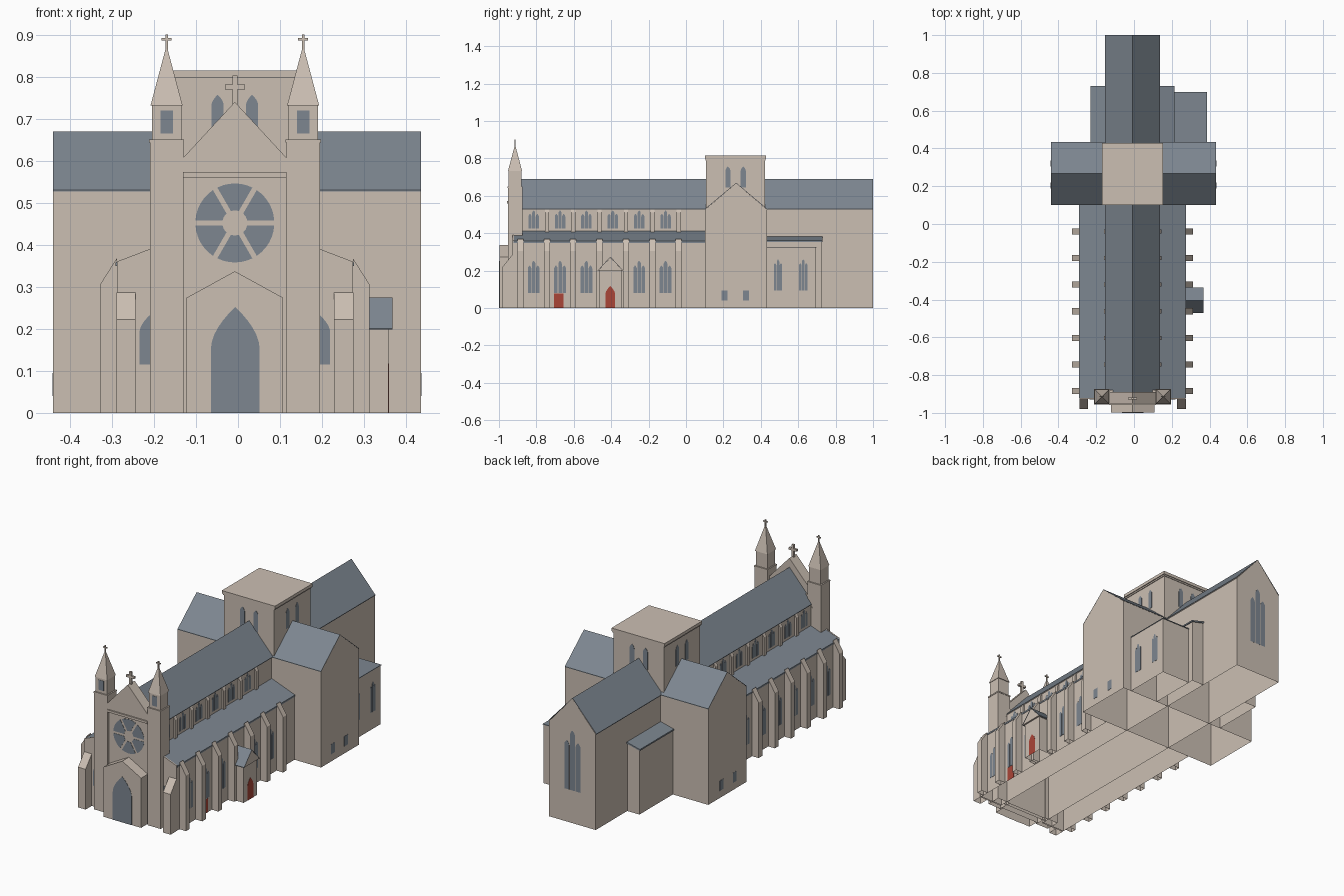
import bpy, bmesh, math

if bpy.data.objects.get("Cube"):
    bpy.data.objects.remove(bpy.data.objects["Cube"], do_unlink=True)


def material(name, rgb):
    m = bpy.data.materials.new(name)
    m.diffuse_color = (*rgb, 1)
    m.use_nodes = True
    bsdf = next(n for n in m.node_tree.nodes if n.type == 'BSDF_PRINCIPLED')
    bsdf.inputs["Base Color"].default_value = (*rgb, 1)
    return m


STONE = material("tan stone", (0.60, 0.52, 0.45))
SLATE = material("blue grey slate", (0.205, 0.24, 0.28))
RED = material("red door paint", (0.40, 0.058, 0.038))
CX = -0.0075         # centre line of the nave
SIDES = ((1, "left"), (-1, "right"))


def finish(name, bm, mat):
    """Fix normals, open the shell at ground level and make the object."""
    bmesh.ops.recalc_face_normals(bm, faces=bm.faces)
    ground = [f for f in bm.faces if all(abs(v.co.z) < 1e-5 for v in f.verts)]
    bmesh.ops.delete(bm, geom=ground, context='FACES')
    me = bpy.data.meshes.new(name)
    bm.to_mesh(me)
    bm.free()
    me.materials.append(mat)
    ob = bpy.data.objects.new(name, me)
    bpy.context.collection.objects.link(ob)


def prism(name, pts, axis, a, b, mat=STONE):
    """Extrude a (x,z) profile along y, or a (y,z) profile along x."""
    bm = bmesh.new()
    at = (lambda p, d: (p[0], d, p[1])) if axis == 'y' else (lambda p, d: (d, p[0], p[1]))
    lo = [bm.verts.new(at(p, a)) for p in pts]
    hi = [bm.verts.new(at(p, b)) for p in pts]
    bm.faces.new(lo)
    bm.faces.new(hi)
    n = len(pts)
    for i in range(n):
        j = (i + 1) % n
        bm.faces.new((lo[i], lo[j], hi[j], hi[i]))
    finish(name, bm, mat)


def rect(u0, u1, z0, z1):
    return [(u0, z0), (u1, z0), (u1, z1), (u0, z1)]


def box(name, x0, x1, y0, y1, z0, z1, mat=STONE):
    prism(name, rect(x0, x1, z0, z1), 'y', y0, y1, mat)


def lancet(c, h, z0, z1):
    """Pointed arch outline of half width h."""
    rise, steps = 1.7 * h, 6
    arc = [(h * (1 - (i / steps) ** 1.8), z1 - rise + rise * i / steps) for i in range(steps)]
    right = [(h, z0)] + arc
    return [(c + u, z) for u, z in right] + [(c, z1)] + [(c - u, z) for u, z in reversed(right)]


def plate(name, pts, axis, pos, s, mat=SLATE):
    """Thin panel on a wall at pos whose outside is direction s."""
    prism(name, pts, axis, pos + s * 0.0002, pos + s * 0.0015, mat)


def triple(name, c, h, z0, z1, axis, pos, s, drop):
    for k in (-1, 0, 1):
        plate(name, lancet(c + k * h * 2.3, h, z0, z1 - drop * abs(k)), axis, pos, s)


def chevron(name, c, w, eave, ridge, axis, a, b, t=0.003):
    prism(name, [(c - w, eave), (c, ridge), (c + w, eave), (c + w, eave - t),
                 (c, ridge - t), (c - w, eave - t)], axis, a, b, SLATE)


def gabled(name, c, w, eave, ridge, axis, a, b, over):
    """Gabled block with a thin slate roof."""
    prism(name + "_walls", [(c - w, 0), (c + w, 0), (c + w, eave - 0.003), (c, ridge - 0.003),
                            (c - w, eave - 0.003)], axis, a, b)
    chevron(name + "_roof", c, w + over, eave, ridge, axis, a, b)


def cross(name, x, y, z0, z1, arm_z, arm, t):
    box(name + "_post", x - t, x + t, y - t, y + t, z0, z1)
    box(name + "_arm", x - arm, x + arm, y - t, y + t, arm_z - t, arm_z + t)


# Main volumes
gabled("nave", CX, 0.142, 0.53, 0.69, 'y', -0.90, 1.0, 0.004)
gabled("transept", 0.268, 0.166, 0.53, 0.67, 'x', -0.44, 0.435, 0.001)
TOWER_Y = 0.265
for name, hx, hy, z0, z1 in (("crossing_tower", 0.153, 0.157, 0.5, 0.79),
                             ("crossing_tower_cornice", 0.157, 0.16, 0.79, 0.798),
                             ("crossing_tower_cap", 0.162, 0.164, 0.798, 0.815)):
    box(name, CX - hx, CX + hx, TOWER_Y - hy, TOWER_Y + hy, z0, z1)

# Crossing tower windows
for k in (-0.041, 0.041):
    for s in (1, -1):
        plate("tower_window", lancet(CX + k, 0.0145, 0.64, 0.757), 'y', TOWER_Y + s * 0.157, s)
        plate("tower_window", lancet(TOWER_Y + k, 0.0135, 0.645, 0.757), 'x', CX + s * 0.153, s)

# East window
triple("east_window", CX, 0.015, 0.18, 0.51, 'y', 0.999, 1, 0.06)

BAYS = [-0.885 + 0.141 * i for i in range(7)]
for s, side in SIDES:
    def mir(pts):
        return [(CX + s * u, z) for u, z in pts]

    # Aisles with lean-to roofs and a west parapet
    prism(side + "_aisle_walls", mir([(0.142, 0), (0.281, 0), (0.281, 0.35), (0.142, 0.402)]), 'y', -0.92, 0.102)
    prism(side + "_aisle_roof", mir([(0.142, 0.402), (0.284, 0.349), (0.284, 0.358), (0.142, 0.411)]),
          'y', -0.922, 0.102, SLATE)
    prism(side + "_aisle_parapet", mir([(0.142, 0), (0.281, 0), (0.281, 0.36), (0.142, 0.413)]),
          'y', -0.927, -0.92)

    # Buttresses and clerestory pilasters
    for y in BAYS:
        prism(side + "_aisle_buttress", mir([(0.281, 0), (0.321, 0), (0.321, 0.305), (0.281, 0.368)]),
              'y', y - 0.016, y + 0.016)
        prism(side + "_clerestory_pilaster", mir([(0.142, 0.38), (0.152, 0.38), (0.152, 0.51), (0.142, 0.526)]),
              'y', y - 0.011, y + 0.011)

    # Bay windows
    for i, y in enumerate(BAYS[:-1]):
        c = y + 0.0705
        triple(side + "_clerestory_window", c, 0.0085, 0.425, 0.522, 'x', CX + s * 0.142, s, 0.018)
        if not (s > 0 and i == 3):
            triple(side + "_aisle_window", c, 0.0095, 0.08, 0.253, 'x', CX + s * 0.281, s, 0.025)

    # Transept low windows
    for y in (0.205, 0.32):
        plate(side + "_transept_window", rect(y - 0.016, y + 0.016, 0.04, 0.095), 'x',
              0.435 if s > 0 else -0.44, s)

    # Choir side chapels
    prism(side + "_choir_aisle", mir([(0.142, 0), (0.216, 0), (0.216, 0.355), (0.142, 0.373)]), 'y', 0.434, 0.725)
    prism(side + "_choir_aisle_roof", mir([(0.142, 0.373), (0.222, 0.354), (0.222, 0.362), (0.142, 0.382)]),
          'y', 0.434, 0.73, SLATE)

    # West end of the aisle: buttress and window
    b = CX + s * 0.259
    prism(side + "_west_buttress", [(-0.98, 0), (-0.98, 0.222), (-0.927, 0.287), (-0.927, 0)],
          'x', b - 0.023, b + 0.023)
    plate(side + "_west_window", lancet(CX + s * 0.203, 0.024, 0.115, 0.232), 'y', -0.927, -1)

    # West turret with spire
    x, y = CX + s * 0.1625, -0.914
    box(side + "_turret", x - 0.04, x + 0.04, y - 0.039, y + 0.039, 0, 0.645)
    box(side + "_turret_moulding", x - 0.042, x + 0.042, y - 0.041, y + 0.041, 0.643, 0.65)
    box(side + "_turret_belfry", x - 0.035, x + 0.035, y - 0.034, y + 0.034, 0.65, 0.732)
    plate(side + "_belfry_window", rect(x - 0.015, x + 0.015, 0.665, 0.72), 'y', y - 0.034, -1)
    bm = bmesh.new()
    base = [bm.verts.new((x + dx * 0.038, y + dy * 0.038, 0.732))
            for dx, dy in ((-1, -1), (1, -1), (1, 1), (-1, 1))]
    tip = bm.verts.new((x, y, 0.875))
    bm.faces.new(base)
    for i in range(4):
        bm.faces.new((base[i], base[(i + 1) % 4], tip))
    finish(side + "_spire", bm, STONE)
    cross(side + "_spire_cross", x, y, 0.865, 0.9, 0.889, 0.012, 0.003)

# Outer chapel
box("outer_chapel", 0.2085, 0.384, 0.434, 0.695, 0, 0.323)
box("outer_chapel_roof", 0.2085, 0.386, 0.434, 0.698, 0.323, 0.327, SLATE)
for y in (0.492, 0.627):
    triple("outer_chapel_window", y, 0.0068, 0.095, 0.26, 'x', 0.384, 1, 0.02)

# Side porch with an overhanging gable, and side doors
PORCH_Y = -0.404
box("porch_walls", 0.2735, 0.358, PORCH_Y - 0.058, PORCH_Y + 0.058, 0, 0.2)
prism("porch_gable", [(PORCH_Y - 0.066, 0.2), (PORCH_Y + 0.066, 0.2), (PORCH_Y, 0.271)], 'x', 0.2735, 0.367)
chevron("porch_roof", PORCH_Y, 0.068, 0.201, 0.275, 'x', 0.2735, 0.368)
plate("porch_door", lancet(-0.405, 0.025, 0, 0.118), 'x', 0.358, 1, RED)
plate("aisle_door", rect(-0.706, -0.654, 0, 0.077), 'x', CX + 0.281, 1, RED)

# West front
FRONT = -0.94
box("west_wall", CX - 0.125, CX + 0.125, FRONT, -0.88, 0, 0.575)
box("west_string_course", CX - 0.123, CX + 0.123, -0.957, -0.90, 0.56, 0.573)
prism("west_gable", [(CX - 0.123, 0.573), (CX + 0.123, 0.573), (CX + 0.123, 0.607), (CX, 0.74), (CX - 0.123, 0.607)],
      'y', -0.95, -0.89)
cross("gable_cross", CX, -0.924, 0.73, 0.803, 0.776, 0.024, 0.006)

# Rose window
ROSE_Z, R_OUT, R_IN, GAP = 0.452, 0.094, 0.030, 0.006


def polar(r, a):
    return (CX + r * math.cos(a), ROSE_Z + r * math.sin(a))


for k in range(6):
    a0, a1 = k * math.pi / 3, (k + 1) * math.pi / 3
    outline = []
    for r, steps in ((R_OUT, 6), (R_IN, 2)):
        g = math.asin(GAP / r)
        arc = [polar(r, a0 + g + (a1 - a0 - 2 * g) * i / steps) for i in range(steps + 1)]
        outline += arc if r == R_OUT else arc[::-1]
    plate("rose_petal", outline, 'y', FRONT, -1)

# West portal
prism("west_portal", [(CX - 0.115, 0), (CX + 0.115, 0), (CX + 0.115, 0.274), (CX, 0.337), (CX - 0.115, 0.274)],
      'y', -0.998, FRONT)
plate("portal_door", lancet(CX + 0.001, 0.058, 0, 0.252), 'y', -0.998, -1)
